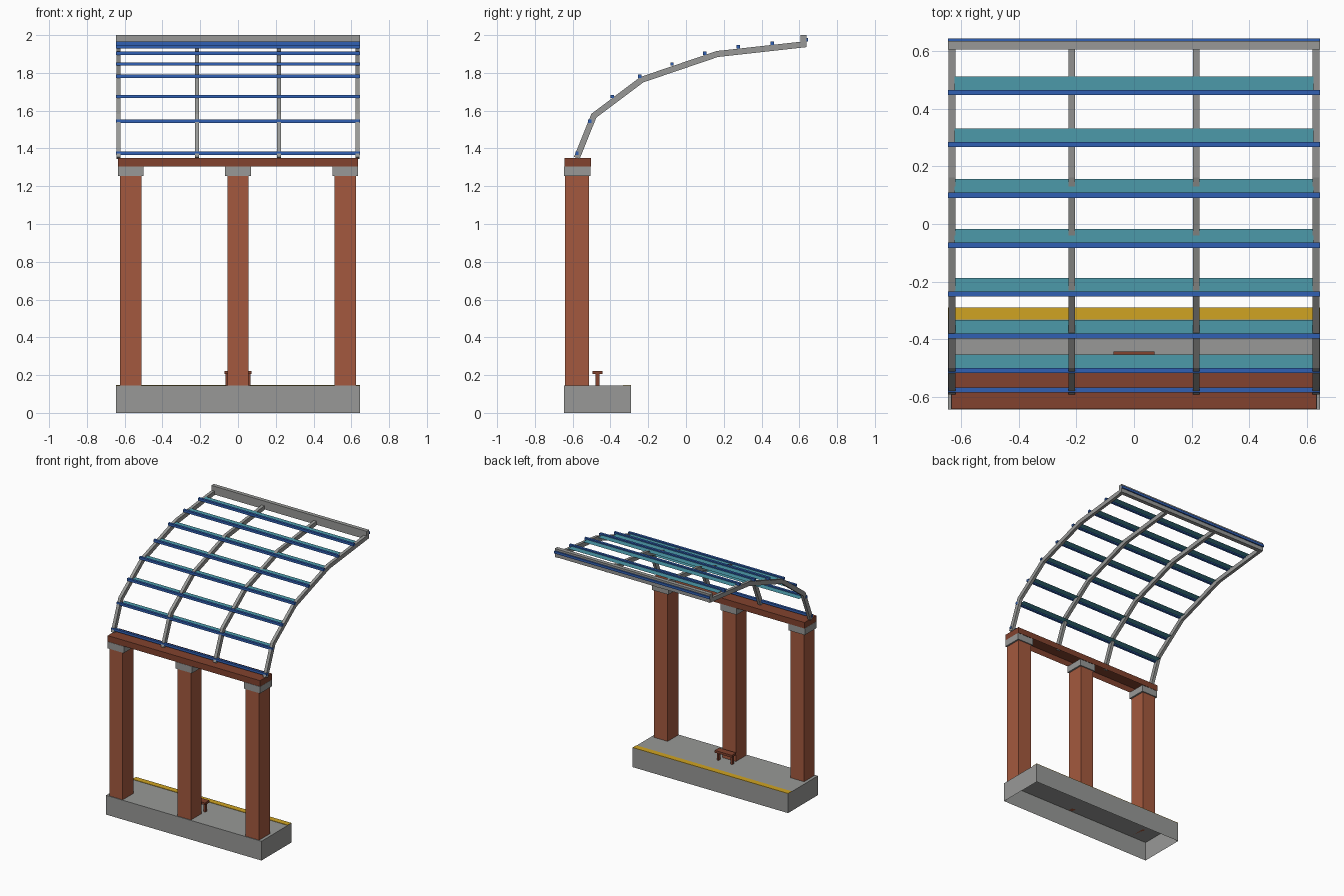
import bpy, bmesh
from mathutils import Vector

if "Cube" in bpy.data.objects:
    bpy.data.objects.remove(bpy.data.objects["Cube"])


def material(name, srgb):
    m = bpy.data.materials.new(name)
    lin = [((c / 255 + 0.055) / 1.055) ** 2.4 for c in srgb]
    m.diffuse_color = (*lin, 1)
    m.use_nodes = True
    m.node_tree.nodes["Principled BSDF"].inputs["Base Color"].default_value = m.diffuse_color
    return m


CONCRETE = material("concrete grey", (152, 153, 151))
BRICK = material("brick red", (164, 89, 62))
BROWN = material("dark brown", (130, 66, 46))
BLUE = material("blue", (48, 96, 180))
TEAL = material("teal glass", (76, 154, 170))
YELLOW = material("yellow", (208, 164, 34))


def finish(name, bm, mat):
    mesh = bpy.data.meshes.new(name)
    bm.to_mesh(mesh)
    bm.free()
    mesh.materials.append(mat)
    obj = bpy.data.objects.new(name, mesh)
    bpy.context.collection.objects.link(obj)
    return obj


def box(name, x, y, z, mat, open_bottom=False):
    """Box from (min, max) ranges, optionally a shell without its underside."""
    bm = bmesh.new()
    bmesh.ops.create_cube(bm, size=1)
    for v in bm.verts:
        v.co = [r[0] + (c + 0.5) * (r[1] - r[0]) for r, c in zip((x, y, z), v.co)]
    if open_bottom:
        bm.normal_update()
        low = [f for f in bm.faces if f.normal.z < -0.9]
        bmesh.ops.delete(bm, geom=low, context='FACES_ONLY')
    return finish(name, bm, mat)


def rib(name, xc, path, width, thick, mat):
    """Bent bar with mitred joints, following a (y, z) path."""
    pts = [Vector(p) for p in path]
    dirs = [(b - a).normalized() for a, b in zip(pts, pts[1:])]
    bm = bmesh.new()
    rings = []
    for i, p in enumerate(pts):
        d0, d1 = dirs[max(i - 1, 0)], dirs[min(i, len(dirs) - 1)]
        t = (d0 + d1).normalized()
        n = Vector((-t.y, t.x)) * (thick / 2 / t.dot(d0))
        rings.append([bm.verts.new((xc + sx * width / 2, p.x + s * n.x, p.y + s * n.y))
                      for sx, s in ((-1, -1), (1, -1), (1, 1), (-1, 1))])
    for a, b in zip(rings, rings[1:]):
        for k in range(4):
            bm.faces.new((a[k], a[(k + 1) % 4], b[(k + 1) % 4], b[k]))
    bm.faces.new(rings[0])
    bm.faces.new(rings[-1])
    bmesh.ops.recalc_face_normals(bm, faces=bm.faces)
    return finish(name, bm, mat)


# Platform shell with painted edge line
box("platform", (-0.647, 0.647), (-0.645, -0.29), (0, 0.145), CONCRETE, True)
box("edge_line", (-0.647, 0.647), (-0.333, -0.29), (0.145, 0.148), YELLOW)

# Columns, capitals and the beam they carry
for i, x in enumerate((-0.568, 0, 0.568)):
    box(f"column_{i}", (x - 0.056, x + 0.056), (-0.64, -0.513), (0.145, 1.255), BRICK)
    box(f"capital_{i}", (x - 0.068, x + 0.068), (-0.645, -0.505), (1.255, 1.305), CONCRETE)
box("beam", (-0.635, 0.635), (-0.643, -0.503), (1.305, 1.35), BROWN, True)

# Bench
box("bench_seat", (-0.071, 0.071), (-0.495, -0.443), (0.205, 0.222), BROWN)
for side in (-1, 1):
    box("bench_leg", (side * 0.057 - 0.008, side * 0.057 + 0.008),
        (-0.479, -0.459), (0.145, 0.205), BROWN)

# Curved roof ribs
PATH = ((-0.578, 1.35), (-0.488, 1.573), (-0.234, 1.764), (0.166, 1.9), (0.635, 1.952))
for i, x in enumerate((-0.633, -0.217, 0.217, 0.633)):
    rib(f"roof_rib_{i}", x, PATH, 0.023, 0.032, CONCRETE)

# Purlins, each but the lowest with a flat louvre sheet behind it
PURLINS = ((-0.577, 1.375), (-0.51, 1.543), (-0.39, 1.675), (-0.244, 1.782),
           (-0.074, 1.847), (0.1, 1.905), (0.277, 1.939), (0.457, 1.957))
for i, (y, z) in enumerate(PURLINS):
    box(f"purlin_{i}", (-0.647, 0.647), (y - 0.009, y + 0.009), (z - 0.009, z + 0.009), BLUE)
    if i:
        bm = bmesh.new()
        bm.faces.new([bm.verts.new((px, py, z)) for px, py in
                      ((-0.625, y), (0.625, y), (0.625, y + 0.056), (-0.625, y + 0.056))])
        finish(f"louvre_{i}", bm, TEAL)

# Roof edge beam with its trim
box("edge_beam", (-0.647, 0.647), (0.607, 0.637), (1.938, 2.0), CONCRETE)
box("edge_trim", (-0.647, 0.647), (0.637, 0.646), (1.967, 1.985), BLUE)
